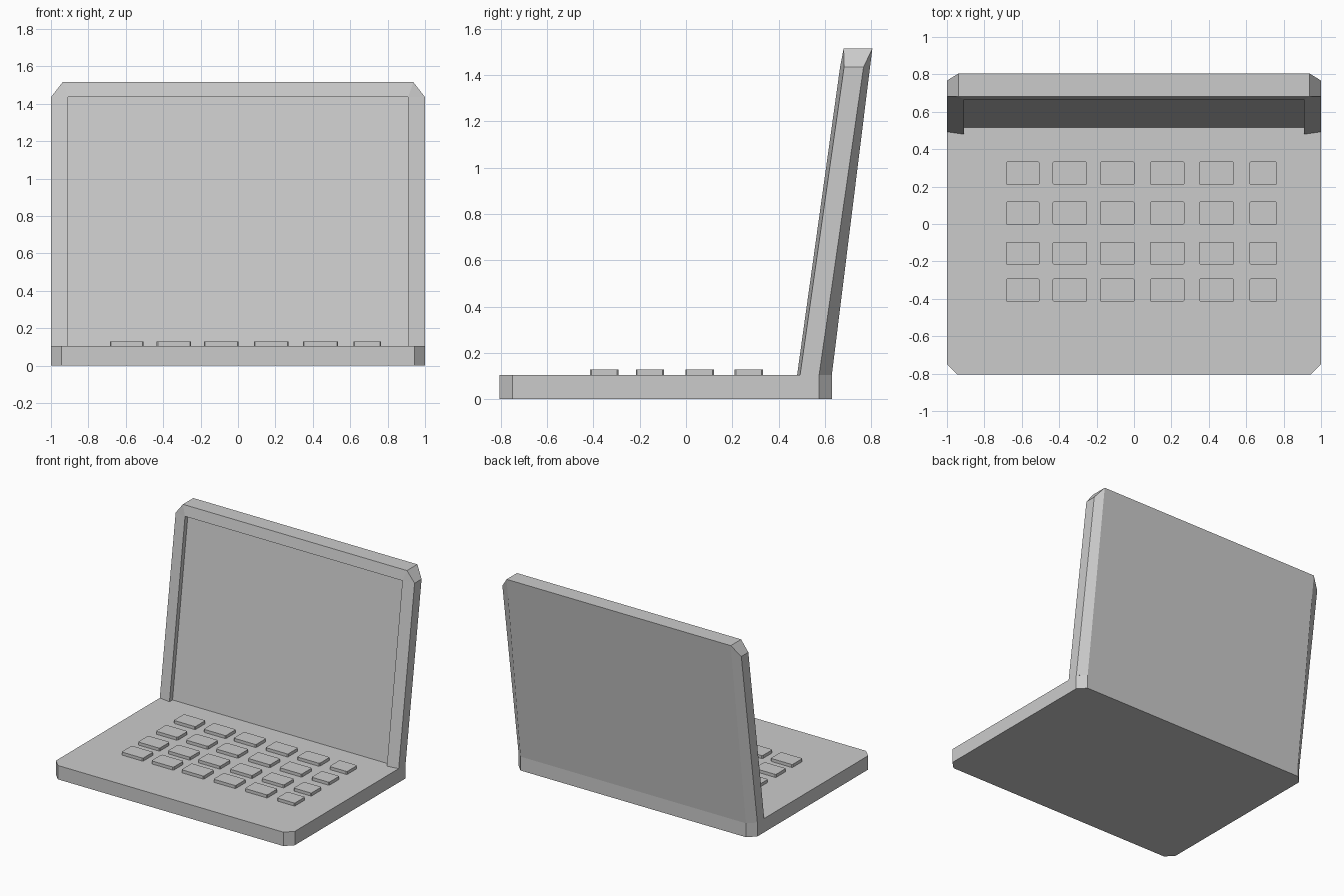
import bpy, bmesh

if "Cube" in bpy.data.objects:
    bpy.data.objects.remove(bpy.data.objects["Cube"])


def finish(name, bm):
    bmesh.ops.recalc_face_normals(bm, faces=bm.faces)
    mesh = bpy.data.meshes.new(name)
    bm.to_mesh(mesh)
    bm.free()
    obj = bpy.data.objects.new(name, mesh)
    bpy.context.collection.objects.link(obj)
    return obj


def slab(name, x0, x1, y0, y1, z0, z1, chamfer):
    """Box with its four upright edges chamfered."""
    bm = bmesh.new()
    bmesh.ops.create_cube(bm, size=1)
    for v in bm.verts:
        v.co.x = x1 if v.co.x > 0 else x0
        v.co.y = y1 if v.co.y > 0 else y0
        v.co.z = z1 if v.co.z > 0 else z0
    upright = [e for e in bm.edges
               if abs(e.verts[0].co.z - e.verts[1].co.z) > 1e-4]
    bmesh.ops.bevel(bm, geom=upright, offset=chamfer, segments=1,
                    affect='EDGES')
    return finish(name, bm)


TOP = 0.105  # height of the keyboard deck

# Keyboard base
slab("base", -1, 1, -0.805, 0.63, 0, TOP, 0.056)

# Keys
columns = [(-0.685, -0.505), (-0.435, -0.25), (-0.183, 0.003),
           (0.085, 0.27), (0.348, 0.535), (0.618, 0.765)]
rows = [(-0.415, -0.292), (-0.217, -0.095), (-0.003, 0.12), (0.21, 0.333)]
for r, (y0, y1) in enumerate(rows):
    for c, (x0, x1) in enumerate(columns):
        slab(f"key_{r + 1}_{c + 1}", x0, x1, y0, y1, TOP, 0.128, 0.006)

# Leaning lid: points of the right half, mirrored to the left
half = {
    "back_low": (0.944, 0.63, TOP), "back_top": (0.938, 0.805, 1.515),
    "side_back_low": (1, 0.575, TOP), "side_back_top": (1, 0.767, 1.435),
    "side_front_low": (1, 0.493, TOP), "side_front_top": (1, 0.683, 1.435),
    "front_top": (0.938, 0.681, 1.515),
    "rim_low": (0.91, 0.48, TOP), "rim_top": (0.91, 0.666, 1.437),
    "screen_low": (0.91, 0.517, TOP), "screen_top": (0.91, 0.701, 1.437),
}
bm = bmesh.new()
right = {k: bm.verts.new(p) for k, p in half.items()}
left = {k: bm.verts.new((-p[0], p[1], p[2])) for k, p in half.items()}

side_faces = [
    "side_front_low side_back_low side_back_top side_front_top",  # side
    "side_back_low back_low back_top side_back_top",              # back strip
    "side_front_top side_back_top back_top front_top",            # top corner
    "rim_low side_front_low side_front_top rim_top",              # bezel
    "rim_top side_front_top front_top",
    "screen_low rim_low rim_top screen_top",                      # recess wall
    "rim_low screen_low back_low side_back_low side_front_low",   # underside
]
for names in side_faces:
    for side in (right, left):
        bm.faces.new([side[n] for n in names.split()])

# Faces spanning the full width of the lid
for a, b in [("back_low", "back_top"), ("back_top", "front_top"),
             ("front_top", "rim_top"), ("rim_top", "screen_top"),
             ("screen_top", "screen_low"), ("screen_low", "back_low")]:
    bm.faces.new([right[a], right[b], left[b], left[a]])
finish("screen_lid", bm)
